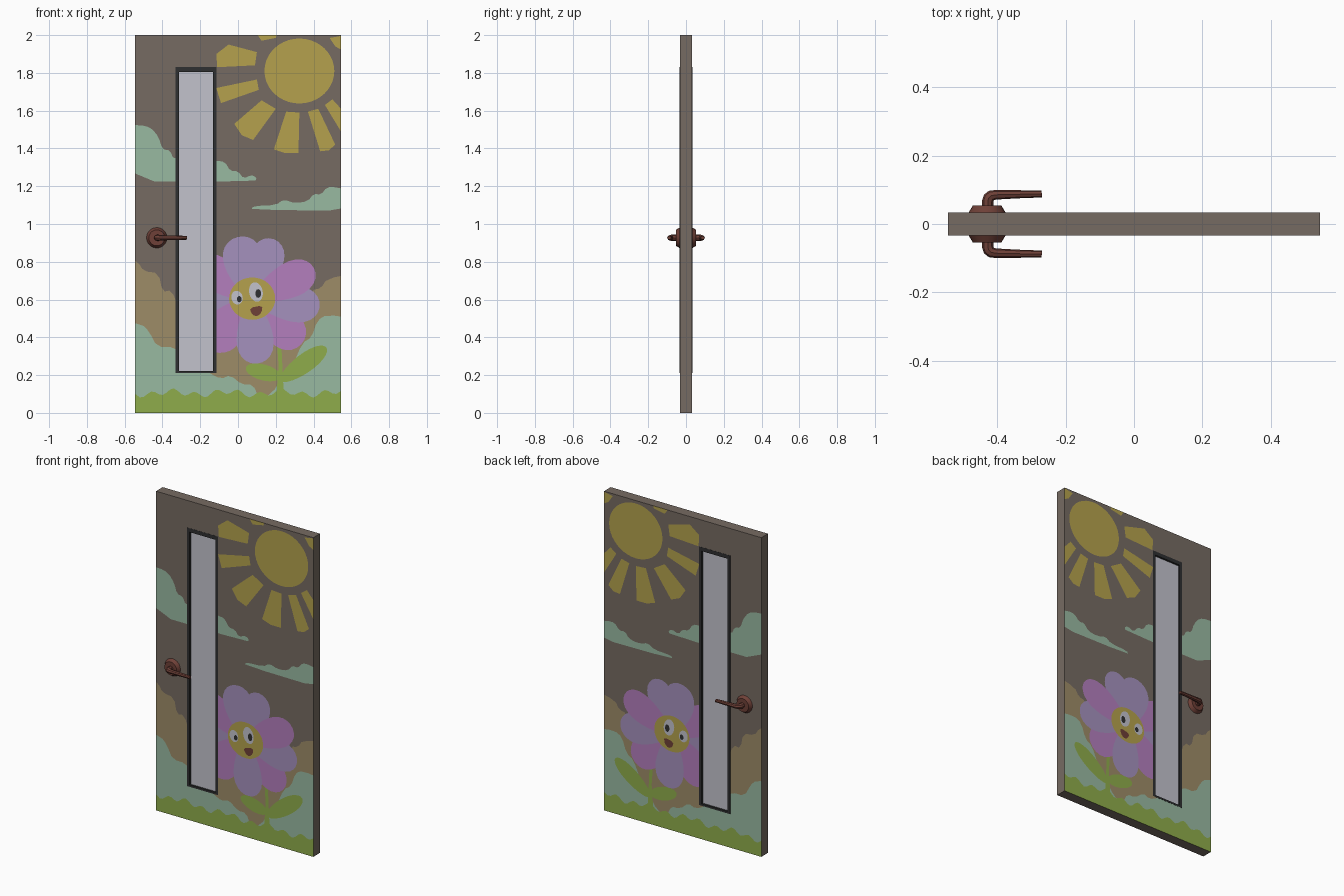
import bpy, bmesh, math
from mathutils import Vector
from mathutils.geometry import delaunay_2d_cdt

if "Cube" in bpy.data.objects:
    bpy.data.objects.remove(bpy.data.objects["Cube"])

def srgb(r, g, b, gain=1.1):
    f = lambda c: ((min(c * gain / 255, 1) + 0.055) / 1.055) ** 2.4
    return (f(r), f(g), f(b), 1)

COLOURS = {
    "wood_brown": (107, 97, 89), "sun_yellow": (164, 147, 70), "cloud_mint": (139, 169, 147),
    "grass_green": (130, 157, 68), "bush_tan": (143, 127, 94), "petal_lilac": (150, 132, 172),
    "petal_pink": (163, 115, 172), "glass_grey": (177, 177, 186), "frame_dark": (42, 43, 44),
    "handle_red_brown": (100, 58, 50)}
MATS = {}
for name, rgb in COLOURS.items():
    MATS[name] = bpy.data.materials.new(name)
    MATS[name].diffuse_color = srgb(*rgb)
NAMES = list(COLOURS)

def make(name, bm, mats):
    me = bpy.data.meshes.new(name)
    bm.to_mesh(me)
    bm.free()
    for m in mats:
        me.materials.append(MATS[m])
    ob = bpy.data.objects.new(name, me)
    bpy.context.collection.objects.link(ob)
    return ob

# ---- 2D outline helpers (x, z) ----
def rect(x0, z0, x1, z1):
    return [(x0, z0), (x1, z0), (x1, z1), (x0, z1)]

def ellipse(cx, cz, rx, rz, tilt=0, n=32):
    c, s = math.cos(math.radians(tilt)), math.sin(math.radians(tilt))
    pts = []
    for i in range(n):
        a = 2 * math.pi * i / n
        u, v = rx * math.cos(a), rz * math.sin(a)
        pts.append((cx + u * c - v * s, cz + u * s + v * c))
    return pts

def petal(cx, cz, angle, length, width, egg=0.4, n=28):
    d = math.radians(angle)
    pts = []
    for i in range(n):
        a = 2 * math.pi * i / n
        u = length / 2 * (1 - math.cos(a))
        v = width * math.sin(a) * (1 - egg * math.cos(a))
        pts.append((cx + u * math.cos(d) - v * math.sin(d), cz + u * math.sin(d) + v * math.cos(d)))
    return pts

def soft(pts, fixed=1):
    # one corner-cutting pass for rounder outlines
    out = []
    for i, p in enumerate(pts):
        q = pts[(i + 1) % len(pts)]
        out += [tuple(.75 * a + .25 * b for a, b in zip(p, q)),
                tuple(.25 * a + .75 * b for a, b in zip(p, q))]
    return out

W, H, D = 0.545, 2.0, 0.033
WIN = (-0.33, 0.21, -0.115, 1.83)
door, window = rect(-W, 0, W, H), rect(*WIN)

# ---- painted picture, back to front ----
art = []
add = lambda m, p: art.append((m, p))
# sun and rays
add("sun_yellow", ellipse(.325, 1.81, .185, .172, n=40))
for ray in ([(.10, 1.91), (.09, 1.84), (-.11, 1.83), (-.115, 1.90), (-.05, 1.95)],
            [(.10, 1.765), (.11, 1.71), (-.09, 1.64), (-.115, 1.72)],
            [(.125, 1.655), (.20, 1.61), (.08, 1.445), (.02, 1.47), (-.02, 1.53)],
            [(.255, 1.595), (.325, 1.59), (.32, 1.375), (.25, 1.375), (.19, 1.395)],
            [(.37, 1.595), (.425, 1.61), (.515, 1.42), (.48, 1.39), (.435, 1.385)],
            [(.46, 1.63), (.50, 1.66), (.60, 1.55), (.545, 1.49)],
            [(.09, 2.02), (.125, 1.97), (.20, 1.985), (.21, 2.02)],
            [(.485, 1.985), (.515, 1.94), (.57, 1.91), (.57, 2.0)]):
    add("sun_yellow", ray)
# clouds
add("cloud_mint", soft([(-.62, 1.225), (.09, 1.225), (.10, 1.245), (.07, 1.26), (.03, 1.24), (0, 1.28),
    (-.04, 1.28), (-.07, 1.33), (-.12, 1.335), (-.2, 1.35), (-.34, 1.34), (-.36, 1.39), (-.40, 1.395),
    (-.42, 1.46), (-.46, 1.51), (-.52, 1.525), (-.62, 1.52)]))
add("cloud_mint", soft([(.07, 1.075), (.08, 1.095), (.2, 1.10), (.24, 1.13), (.3, 1.11), (.37, 1.12),
    (.40, 1.16), (.44, 1.155), (.47, 1.195), (.52, 1.195), (.62, 1.17), (.62, 1.07)]))
# tan bushes, mint bushes
add("bush_tan", soft([(-.62, .0), (-.62, .85), (-.53, .80), (-.50, .75), (-.42, .74), (-.40, .64),
    (-.35, .65), (-.31, .54), (-.1, .42), (.1, .42), (.33, .48), (.39, .65), (.44, .66), (.47, .71),
    (.62, .74), (.62, 0)]))
add("cloud_mint", soft([(-.62, .0), (-.62, .48), (-.51, .47), (-.47, .43), (-.43, .35), (-.34, .35),
    (-.3, .3), (-.15, .21), (-.09, .18), (-.04, .20), (.02, .15), (.08, .15), (.11, .08), (.18, .10),
    (.24, .20), (.29, .25), (.34, .37), (.39, .40), (.42, .49), (.47, .52), (.62, .50), (.62, 0)]))
# grass strip with a wavy top
wave = [(.6 - .02 * i, .105 + .015 * math.sin(i * 1.1) + .01 * math.sin(i * .43)) for i in range(61)]
add("grass_green", [(-.6, -.1), (.6, -.1)] + wave)
# stem and leaves
add("grass_green", [(.20, .05), (.245, .05), (.235, .25), (.225, .45), (.20, .45), (.215, .25)])
add("grass_green", petal(.225, .19, 165, .19, .042, 0))
add("grass_green", petal(.225, .17, 36, .30, .05, .1))
# flower petals
FX, FZ = .075, .605
for angle, length, width, mat in ((180, .34, .09, "petal_lilac"), (145, .35, .085, "petal_pink"),
        (-132, .35, .10, "petal_pink"), (-43, .355, .095, "petal_pink"), (-7, .36, .09, "petal_lilac"),
        (-86, .345, .092, "petal_lilac"), (70, .335, .085, "petal_lilac"),
        (103, .335, .098, "petal_lilac"), (26, .365, .088, "petal_pink")):
    add(mat, petal(FX, FZ, angle, length, width))
# flower face
add("sun_yellow", ellipse(FX, FZ, .122, .112))
for x, z, rx, rz in ((-.005, .61, .03, .037), (.095, .64, .036, .052)):
    add("glass_grey", ellipse(x, z, rx, rz, 12, 20))
    add("frame_dark", ellipse(x + .012, z - .008, rx * .42, rz * .45, 0, 12))
add("handle_red_brown", soft([(.06, .555), (.13, .57), (.125, .53), (.10, .51), (.075, .52)]))

def inside(p, poly):
    hit = False
    for (ax, az), (bx, bz) in zip(poly, poly[1:] + poly[:1]):
        if (az > p.y) != (bz > p.y) and p.x < ax + (p.y - az) / (bz - az) * (bx - ax):
            hit = not hit
    return hit

# ---- door panel: outlines cut into both faces, window opening left out ----
coords, edges = [], []
for poly in [door, window] + [p for _, p in art]:
    s, n = len(coords), len(poly)
    coords += [Vector(p) for p in poly]
    edges += [(s + i, s + (i + 1) % n) for i in range(n)]
verts, _, tris, *_ = delaunay_2d_cdt(coords, edges, [], 0, 1e-5)
bm = bmesh.new()
front = [bm.verts.new((v.x, -D, v.y)) for v in verts]
back = [bm.verts.new((v.x, D, v.y)) for v in verts]
used = set()
for t in tris:
    c = sum((verts[i] for i in t), Vector((0, 0))) / len(t)
    if not inside(c, door) or inside(c, window):
        continue
    mat = "wood_brown"
    for m, p in art:
        if inside(c, p):
            mat = m
    for ring in ([front[i] for i in t], [back[i] for i in reversed(t)]):
        bm.faces.new(ring).material_index = NAMES.index(mat)
    used.update((t[i], t[(i + 1) % len(t)]) for i in range(len(t)))
for a, b in used:
    if (b, a) not in used:
        bm.faces.new((front[b], front[a], back[a], back[b]))
bmesh.ops.delete(bm, geom=[v for v in bm.verts if not v.link_faces], context='VERTS')
bmesh.ops.recalc_face_normals(bm, faces=bm.faces)
make("door_panel", bm, NAMES)

# ---- window frame ring ----
INNER = (-.312, .222, -.133, 1.806)
bm = bmesh.new()
loops = [[bm.verts.new((x, y, z)) for x, z in rect(*r)]
         for r, y in ((WIN, -.034), (INNER, -.034), (INNER, .034), (WIN, .034))]
for k in range(4):
    p, q = loops[k], loops[(k + 1) % 4]
    for i in range(4):
        j = (i + 1) % 4
        bm.faces.new((p[i], p[j], q[j], q[i]))
bmesh.ops.recalc_face_normals(bm, faces=bm.faces)
make("window_frame", bm, ["frame_dark"])

# ---- glass pane ----
bm = bmesh.new()
bmesh.ops.create_cube(bm, size=1)
for v in bm.verts:
    v.co = Vector((v.co.x * .181 - .2225, v.co.y * .044, v.co.z * 1.588 + 1.014))
make("window_glass", bm, ["glass_grey"])

# ---- handles on both sides ----
HX, HZ = -.43, .927
def finish(ob):
    bpy.ops.object.select_all(action='DESELECT')
    ob.select_set(True)
    bpy.context.view_layer.objects.active = ob
    if ob.type == 'CURVE':
        bpy.ops.object.convert(target='MESH')
    bpy.ops.object.shade_smooth_by_angle(angle=math.radians(35))

for side, s in (("front", -1), ("back", 1)):
    # tapered rosette
    bpy.ops.mesh.primitive_cone_add(vertices=20, radius1=.055, radius2=.042, depth=.022,
        location=(HX, s * .043, HZ), rotation=(-s * math.pi / 2, 0, 0))
    rose = bpy.context.object
    rose.name = side + "_handle_rosette"
    rose.data.materials.append(MATS["handle_red_brown"])
    finish(rose)
    # bent neck and tapering lever
    cu = bpy.data.curves.new(side + "_handle_lever", 'CURVE')
    cu.dimensions = '3D'
    cu.bevel_depth, cu.bevel_resolution, cu.use_fill_caps = .0165, 2, True
    path = [(-.428, .04, 1), (-.428, .068, 1), (-.425, .077, 1), (-.418, .083, .95),
            (-.405, .0855, .85), (-.34, .087, .72), (-.27, .088, .62)]
    sp = cu.splines.new('POLY')
    sp.points.add(len(path) - 1)
    for pt, (x, y, r) in zip(sp.points, path):
        pt.co, pt.radius = (x, s * y, HZ, 1), r
    cu.materials.append(MATS["handle_red_brown"])
    lever = bpy.data.objects.new(side + "_handle_lever", cu)
    bpy.context.collection.objects.link(lever)
    finish(lever)

for m in bpy.data.materials:
    if m.users and not m.is_grease_pencil:
        m.use_nodes = True
        m.node_tree.nodes["Principled BSDF"].inputs["Base Color"].default_value = m.diffuse_color
